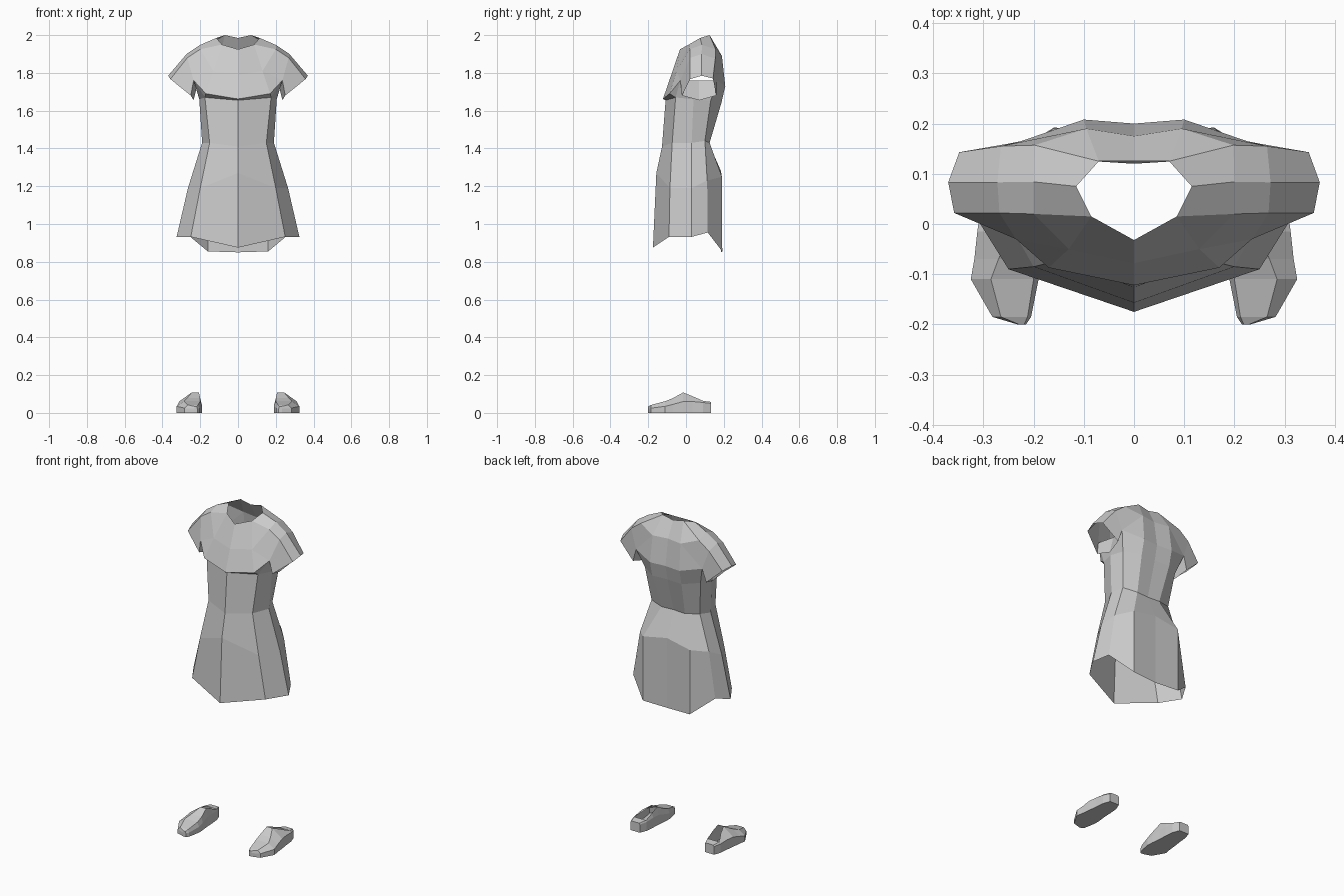
import bpy, bmesh

if "Cube" in bpy.data.objects:
    bpy.data.objects.remove(bpy.data.objects["Cube"])


def material(name, value):
    m = bpy.data.materials.new(name)
    m.diffuse_color = (value, value, value, 1)
    m.use_nodes = True
    m.node_tree.nodes["Principled BSDF"].inputs["Base Color"].default_value = m.diffuse_color
    return m


GREY = material("light_grey", 0.6)


def make(name, verts, faces, mirror):
    """Build one half from points and faces, with an optional mirror."""
    bm = bmesh.new()
    vs = [bm.verts.new(v) for v in verts]
    for f in faces:
        bm.faces.new([vs[i] for i in f])
    if mirror:
        geo = bmesh.ops.duplicate(bm, geom=bm.verts[:] + bm.edges[:] + bm.faces[:])["geom"]
        for v in geo:
            if isinstance(v, bmesh.types.BMVert):
                v.co.x *= -1
        bmesh.ops.remove_doubles(bm, verts=bm.verts[:], dist=0.0005)
    bmesh.ops.recalc_face_normals(bm, faces=bm.faces[:])
    me = bpy.data.meshes.new(name)
    bm.to_mesh(me)
    bm.free()
    me.materials.append(GREY)
    ob = bpy.data.objects.new(name, me)
    bpy.context.collection.objects.link(ob)
    return ob


# --- dress: named points of the right half ---
P = {}

# skirt and waist rings, front centre round to back centre
rings = [
    [(0, -.175, .875), (.25, -.09, .932), (.325, .03, .932), (.28, .115, .955), (.16, .192, .855), (0, .185, .85)],
    [(0, -.157, 1.27), (.2, -.085, 1.19), (.265, .03, 1.19), (.235, .112, 1.23), (.16, .19, 1.25), (0, .185, 1.28)],
    [(0, -.127, 1.41), (.15, -.073, 1.43), (.19, .03, 1.43), (.165, .1, 1.44), (.08, .125, 1.43), (0, .12, 1.43)],
    [(0, -.108, 1.655), (.175, -.055, 1.67), (.205, .04, 1.66), (.19, .13, 1.65), (.1, .187, 1.64), (0, .18, 1.64)],
]
for r, ring in enumerate(rings):
    for c, co in enumerate(ring):
        P[f"r{r}{c}"] = co

# sleeve rings: top, front top, front low, bottom, back low, back top
cuff = [(.37, .083, 1.785), (.358, .022, 1.767), (.25, -.022, 1.68), (.235, .07, 1.655), (.25, .16, 1.68), (.348, .143, 1.77)]
arm = [(.272, .083, 1.9), (.268, .022, 1.88), (.235, -.03, 1.76), (.21, .07, 1.76), (.225, .165, 1.76), (.265, .155, 1.875)]
for i in range(6):
    P[f"c{i}"], P[f"a{i}"] = cuff[i], arm[i]

P.update(
    # neckline and shoulder
    n0=(0, -.032, 1.925), n1=(.085, .015, 1.95), ns=(.115, .075, 1.985),
    nb1=(.07, .125, 2.0), nb0=(0, .125, 1.985),
    st=(.2, .084, 1.948), sf=(.2, .02, 1.925), sb=(.198, .157, 1.925),
    # chest and bust
    m0=(0, -.078, 1.79), m1=(.13, -.05, 1.81), b0=(0, -.122, 1.662), b1=(.17, -.087, 1.69),
    # upper back
    j0=(0, .175, 1.89), j1=(.095, .19, 1.89), k0=(0, .2, 1.73), k1=(.1, .208, 1.73),
)

faces = [f"r{r}{c} r{r}{c+1} r{r+1}{c+1} r{r+1}{c}" for r in range(3) for c in range(5)]
faces += [f"c{i} c{(i+1) % 6} a{(i+1) % 6} a{i}" for i in range(6)]
faces += [
    # shoulder
    "n1 ns st sf", "nb1 ns st sb", "st sf a1 a0", "st sb a5 a0",
    # chest
    "n0 n1 m1 m0", "n1 sf m1", "sf a1 a2 m1", "m0 m1 b1 b0", "m1 a2 b1", "b0 b1 r31 r30", "b1 a2 r31",
    # underarm
    "a2 a3 r32 r31", "a3 a4 r33 r32",
    # back
    "nb0 nb1 j1 j0", "nb1 sb j1", "j1 sb a5 a4", "j1 a4 k1", "j0 j1 k1 k0", "k1 a4 r33 r34", "k0 k1 r34 r35",
]
names = list(P)
make("dress", list(P.values()), [[names.index(n) for n in f.split()] for f in faces], True)

# --- shoes: sections along y: y, inner x, outer x, side height, top inner x, top outer x, top height ---
sections = [
    (-.2, .215, .232, .022, .219, .229, .034),
    (-.185, .205, .282, .025, .212, .265, .042),
    (-.11, .19, .325, .035, .2, .285, .062),
    (-.07, .192, .318, .045, .2, .27, .078),
    (-.015, .198, .312, .06, .207, .245, .108),
    (.035, .2, .305, .06, .207, .262, .088),
    (.09, .205, .3, .055, .21, .29, .064),
    (.133, .222, .285, .05, .225, .28, .058),
]
for side, label in ((1, "right"), (-1, "left")):
    verts, fs = [], []
    for y, xi, xo, zs, ti, to, zt in sections:
        verts += [(side * x, y, z) for x, z in ((xi, 0), (xo, 0), (xo, zs), (to, zt), (ti, zt), (xi, zs))]
    last = len(sections) - 1
    for s in range(last):
        for i in range(6):
            if i == 3 and s in (4, 5):      # foot opening
                continue
            a, b = s * 6 + i, s * 6 + (i + 1) % 6
            fs.append((a, b, b + 6, a + 6))
    fs += [range(6), range(last * 6, last * 6 + 6)]
    make(f"{label}_shoe", verts, fs, False)
